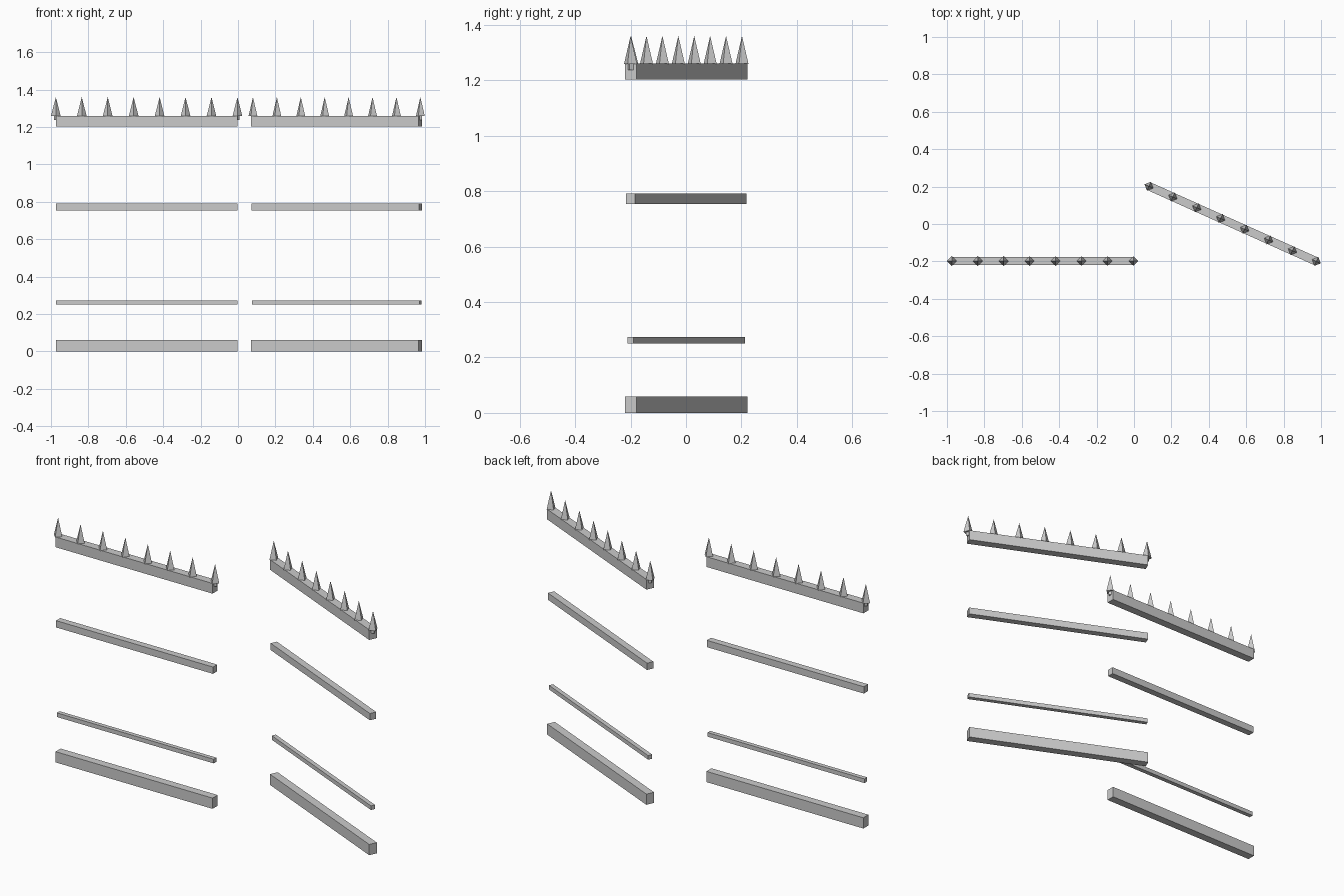
import bpy, bmesh, math
from mathutils import Matrix, Vector

if "Cube" in bpy.data.objects:
    bpy.data.objects.remove(bpy.data.objects["Cube"])

grey = bpy.data.materials.new("light grey")
grey.diffuse_color = (0.6, 0.6, 0.6, 1)
grey.use_nodes = True
grey.node_tree.nodes["Principled BSDF"].inputs["Base Color"].default_value = grey.diffuse_color


def finish(name, bm):
    mesh = bpy.data.meshes.new(name)
    bm.to_mesh(mesh)
    bm.free()
    mesh.materials.append(grey)
    bpy.context.collection.objects.link(bpy.data.objects.new(name, mesh))


def rail(name, start, end, z0, z1, width):
    # square-ended bar between two points on the plan
    span = end - start
    mid = (start + end) / 2
    mat = (Matrix.Translation((mid.x, mid.y, (z0 + z1) / 2))
           @ Matrix.Rotation(math.atan2(span.y, span.x), 4, 'Z')
           @ Matrix.Diagonal((span.length, width, z1 - z0, 1)))
    bm = bmesh.new()
    bmesh.ops.create_cube(bm, size=1, matrix=mat)
    finish(name, bm)


def spikes(name, start, end, count=8):
    # four-sided points on short pegs sunk into the top rail
    span = end - start
    turn = Matrix.Rotation(math.atan2(span.y, span.x), 4, 'Z')
    bm = bmesh.new()
    for i in range(count):
        p = start + span * i / (count - 1)
        for r1, r2, z0, z1 in ((0.026, 0, 1.258, 1.36), (0.011, 0.011, 1.238, 1.258)):
            bmesh.ops.create_cone(
                bm, cap_ends=True, segments=4, radius1=r1, radius2=r2, depth=z1 - z0,
                matrix=Matrix.Translation((p.x, p.y, (z0 + z1) / 2)) @ turn)
    bmesh.ops.remove_doubles(bm, verts=bm.verts, dist=1e-5)
    finish(name, bm)


# rail heights and widths: bottom, lower, middle, top
RAILS = (("bottom_rail", 0.0, 0.06, 0.045), ("lower_rail", 0.25, 0.273, 0.024),
         ("middle_rail", 0.753, 0.791, 0.037), ("top_rail", 1.203, 1.26, 0.045))

# straight side and the swung-open side
SIDES = (("left", Vector((-0.974, -0.198)), Vector((-0.003, -0.198))),
         ("right", Vector((0.08, 0.202)), Vector((0.975, -0.2))))

for side, a, b in SIDES:
    for part, z0, z1, w in RAILS:
        rail(f"{side}_{part}", a, b, z0, z1, w)
    spikes(f"{side}_spikes", a, b)
